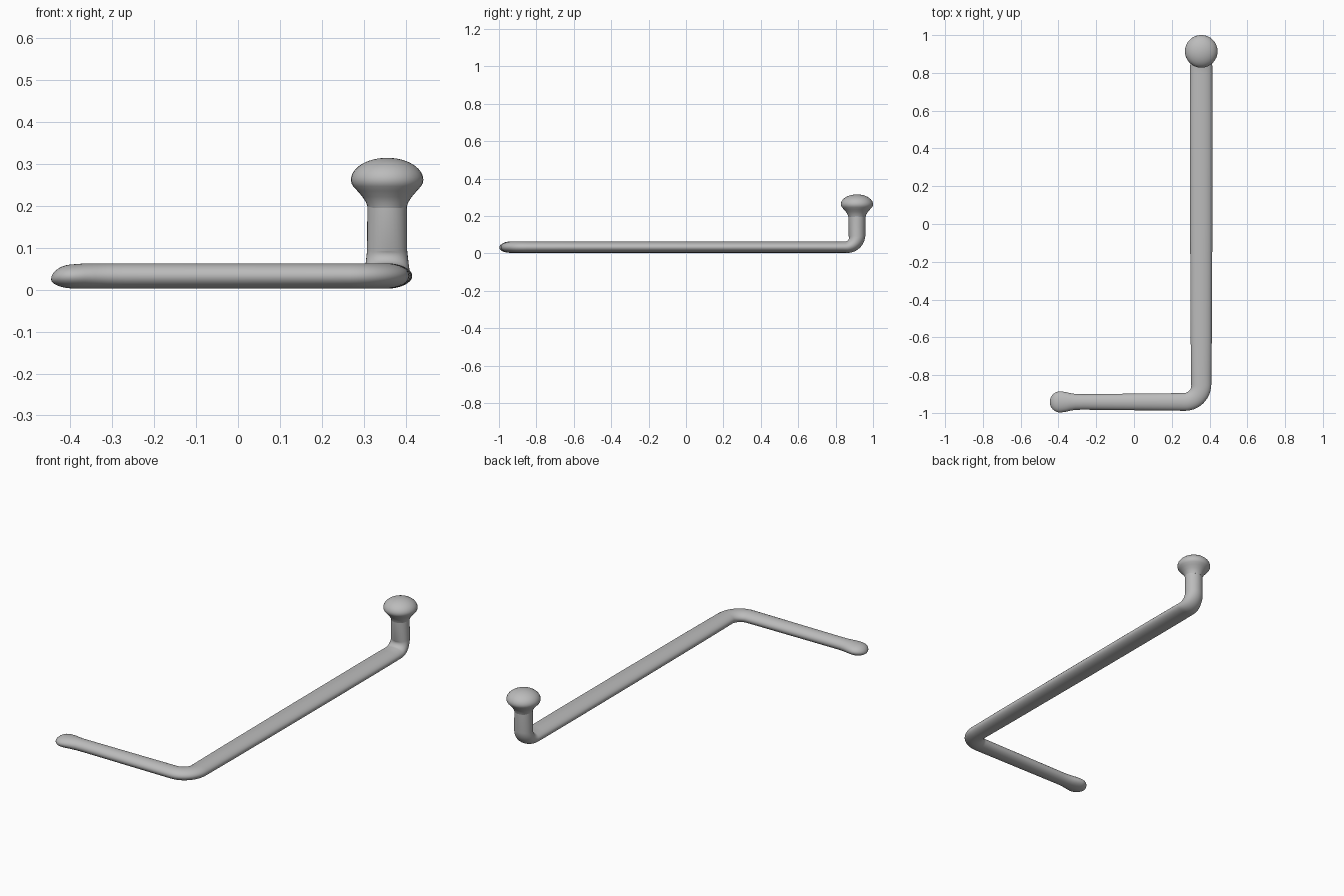
import bpy, bmesh
from math import sin, cos, pi
from mathutils import Vector

cube = bpy.data.objects.get("Cube")
if cube:
    bpy.data.objects.remove(cube, do_unlink=True)

SIDES = 32
BAR_X, ARM_Y, POST_Y, MID_Z = 0.356, -0.942, 0.914, 0.033

grey = bpy.data.materials.new("plain grey")
grey.use_nodes = True
colour = (0.5, 0.5, 0.5, 1)
grey.diffuse_color = colour
grey.node_tree.nodes["Principled BSDF"].inputs["Base Color"].default_value = colour


def loft(name, stations):
    """Skin elliptical rings: (centre, side axis, up axis, half width, half height)."""
    bm = bmesh.new()
    rings = []
    for centre, side, up, w, h in stations:
        angles = [2 * pi * i / SIDES for i in range(SIDES)]
        rings.append([bm.verts.new(centre + side * w * cos(a) + up * h * sin(a)) for a in angles])
    for a, b in zip(rings, rings[1:]):
        for i in range(SIDES):
            j = (i + 1) % SIDES
            bm.faces.new((a[i], a[j], b[j], b[i]))
    bm.faces.new(rings[0][::-1])
    bm.faces.new(rings[-1])
    bmesh.ops.recalc_face_normals(bm, faces=bm.faces)
    mesh = bpy.data.meshes.new(name)
    bm.to_mesh(mesh)
    bm.free()
    mesh.materials.append(grey)
    obj = bpy.data.objects.new(name, mesh)
    bpy.context.collection.objects.link(obj)
    bpy.ops.object.select_all(action='DESELECT')
    obj.select_set(True)
    bpy.context.view_layer.objects.active = obj
    bpy.ops.object.shade_smooth_by_angle(angle=pi / 3)
    return obj


X, Y, Z = Vector((1, 0, 0)), Vector((0, 1, 0)), Vector((0, 0, 1))
rod = []

# Rounded bulb at the free end of the short arm
for i in range(9):
    a = pi / 2 * i / 8
    s = max(sin(a), 0.02)
    rod.append((Vector((-0.39 - 0.056 * cos(a), ARM_Y, 0.025 + 0.007 * s)), -Y, Z, 0.056 * s, 0.029 * s))
for x, w in ((-0.365, 0.053), (-0.34, 0.047), (-0.31, 0.042), (-0.27, 0.041), (0, 0.044), (0.2, 0.046)):
    rod.append((Vector((x, ARM_Y, MID_Z)), -Y, Z, w, 0.03))

# Flat corner from the short arm into the long bar
r = 0.09
for i in range(13):
    t = i / 12
    a = pi / 2 * t
    out = Vector((sin(a), -cos(a), 0))
    rod.append((Vector((BAR_X - r, ARM_Y + r, MID_Z)) + out * r, out, Z, 0.047 + 0.006 * t, 0.03))
for y, w in ((-0.6, 0.056), (0, 0.059), (0.6, 0.06), (0.8, 0.059)):
    rod.append((Vector((BAR_X, y, MID_Z)), X, Z, w, 0.03))

# Upward bend into the round post
r = 0.06
for i in range(13):
    t = i / 12
    a = pi / 2 * t
    up = Vector((0, -sin(a), cos(a)))
    rod.append((Vector((BAR_X, POST_Y - r, MID_Z + r)) - up * r, X, up, 0.058 - 0.01 * t, 0.03 + 0.015 * t))
rod.append((Vector((BAR_X, POST_Y, 0.22)), X, -Y, 0.047, 0.045))
loft("bent_rod", rod)

# Mushroom knob: flared underside, then a shallow dome
profile = [(0.046, 0.195), (0.05, 0.208), (0.059, 0.222), (0.071, 0.236), (0.081, 0.247), (0.085, 0.254)]
for i in range(13):
    a = pi / 2 * i / 12
    profile.append((max(0.0865 * cos(a), 0.001), 0.262 + 0.053 * sin(a)))
loft("knob", [(Vector((BAR_X, POST_Y, z)), X, -Y, rad, rad) for rad, z in profile])
